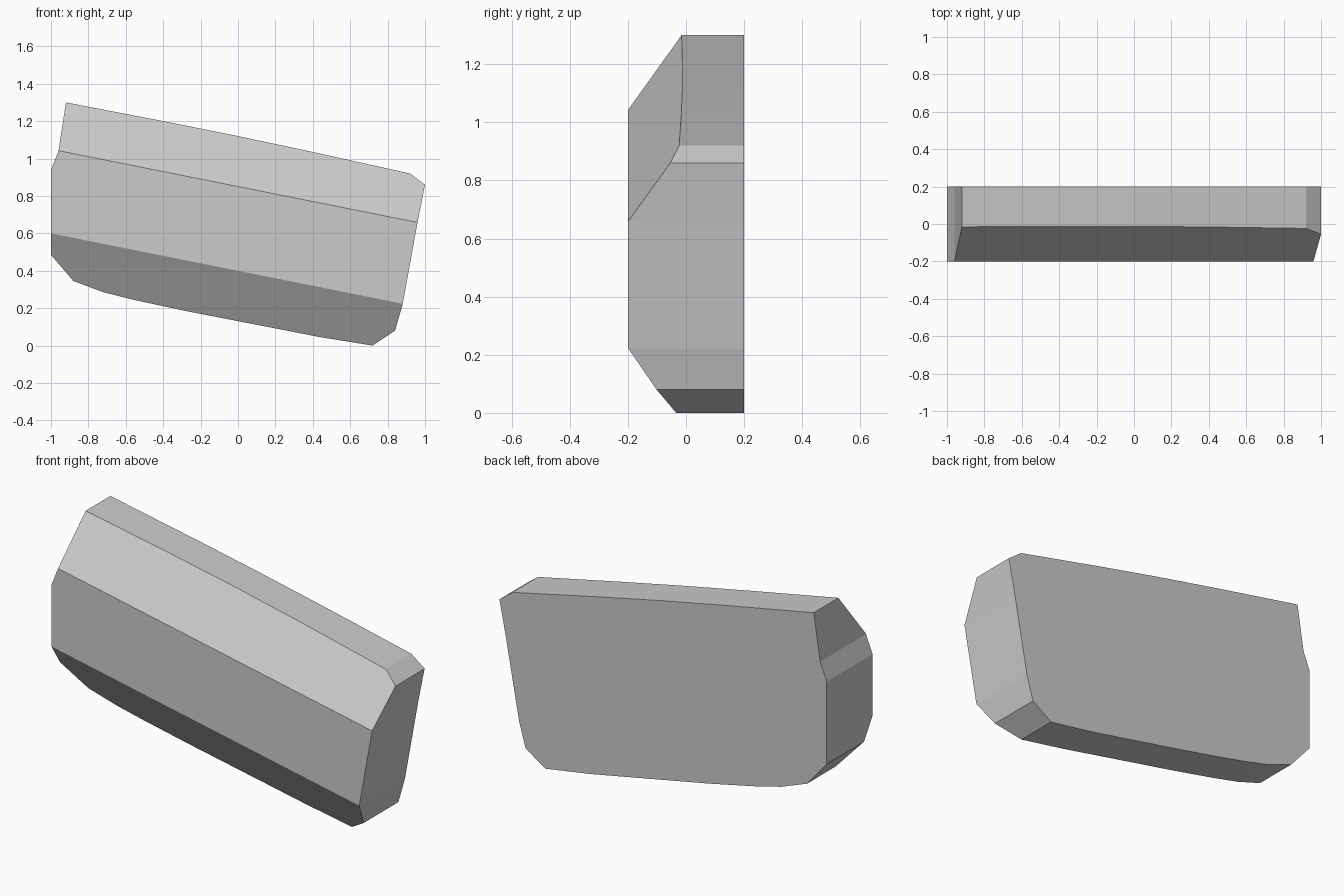
import bpy, bmesh
from mathutils import Vector

if "Cube" in bpy.data.objects:
    bpy.data.objects.remove(bpy.data.objects["Cube"])

# Side outline of the slanted block (x, z), clockwise from top left
OUTLINE = [(-0.92, 1.30), (-0.4, 1.20), (0, 1.12), (0.4, 1.035), (0.92, 0.92), (1.0, 0.86),
           (0.96, 0.66), (0.88, 0.22), (0.84, 0.08), (0.72, 0.0), (0.44, 0.045),
           (-0.28, 0.185), (-0.56, 0.245), (-0.72, 0.285), (-0.88, 0.345),
           (-1.0, 0.485), (-1.0, 0.94), (-0.96, 1.04)]
HALF = 0.2      # half thickness in y
SLOPE = 0.2     # downward slant of the front edges


def slice_chamfer(bm, height, side, rate):
    """Cut a front chamfer starting on the line z = height - SLOPE * x."""
    normal = Vector((SLOPE * side * rate, -1, side * rate)).normalized()
    cut = bmesh.ops.bisect_plane(
        bm, geom=bm.verts[:] + bm.edges[:] + bm.faces[:], dist=1e-4,
        plane_co=(0, -HALF, height), plane_no=normal, clear_outer=True)
    edges = [e for e in bm.edges if e.is_boundary]
    bmesh.ops.holes_fill(bm, edges=edges, sides=0)


bm = bmesh.new()

# Extruded body
face = bm.faces.new([bm.verts.new((x, HALF, z)) for x, z in OUTLINE])
ext = bmesh.ops.extrude_face_region(bm, geom=[face], use_keep_orig=True)
moved = [g for g in ext["geom"] if isinstance(g, bmesh.types.BMVert)]
bmesh.ops.translate(bm, verts=moved, vec=(0, -2 * HALF, 0))

# Upper and lower front chamfers
slice_chamfer(bm, 0.85, 1, 0.695)
slice_chamfer(bm, 0.40, -1, 0.65)

bmesh.ops.recalc_face_normals(bm, faces=bm.faces[:])
mesh = bpy.data.meshes.new("slanted_block")
bm.to_mesh(mesh)
bm.free()
bpy.context.collection.objects.link(bpy.data.objects.new("slanted_block", mesh))
